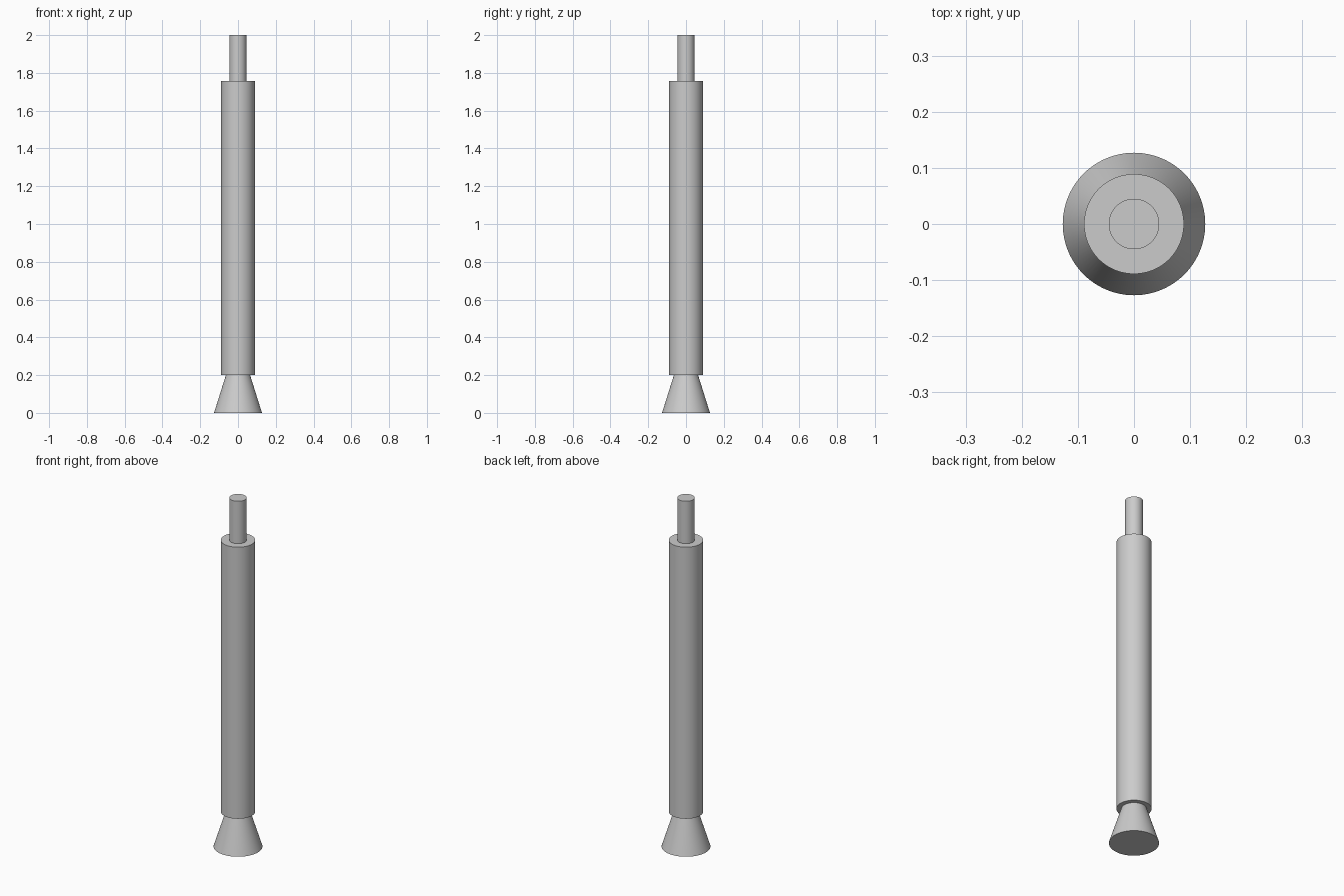
import bpy
import math

cube = bpy.data.objects.get("Cube")
if cube:
    bpy.data.objects.remove(cube, do_unlink=True)

grey = bpy.data.materials.new("plain grey")
grey.use_nodes = True
colour = (0.6, 0.6, 0.6, 1)
grey.diffuse_color = colour
grey.node_tree.nodes["Principled BSDF"].inputs["Base Color"].default_value = colour


def round_part(name, bottom_radius, top_radius, bottom, top):
    """Capped cylinder or cone between two heights."""
    bpy.ops.mesh.primitive_cone_add(
        vertices=96, radius1=bottom_radius, radius2=top_radius,
        depth=top - bottom, location=(0, 0, (bottom + top) / 2))
    part = bpy.context.object
    part.name = name
    part.data.materials.append(grey)
    bpy.ops.object.shade_smooth_by_angle(angle=math.radians(30))
    return part


# Flared foot, main tube and thin rod on top
round_part("flared_foot", 0.127, 0.064, 0, 0.2)
round_part("main_tube", 0.089, 0.089, 0.2, 1.757)
round_part("top_rod", 0.045, 0.045, 1.757, 2)
